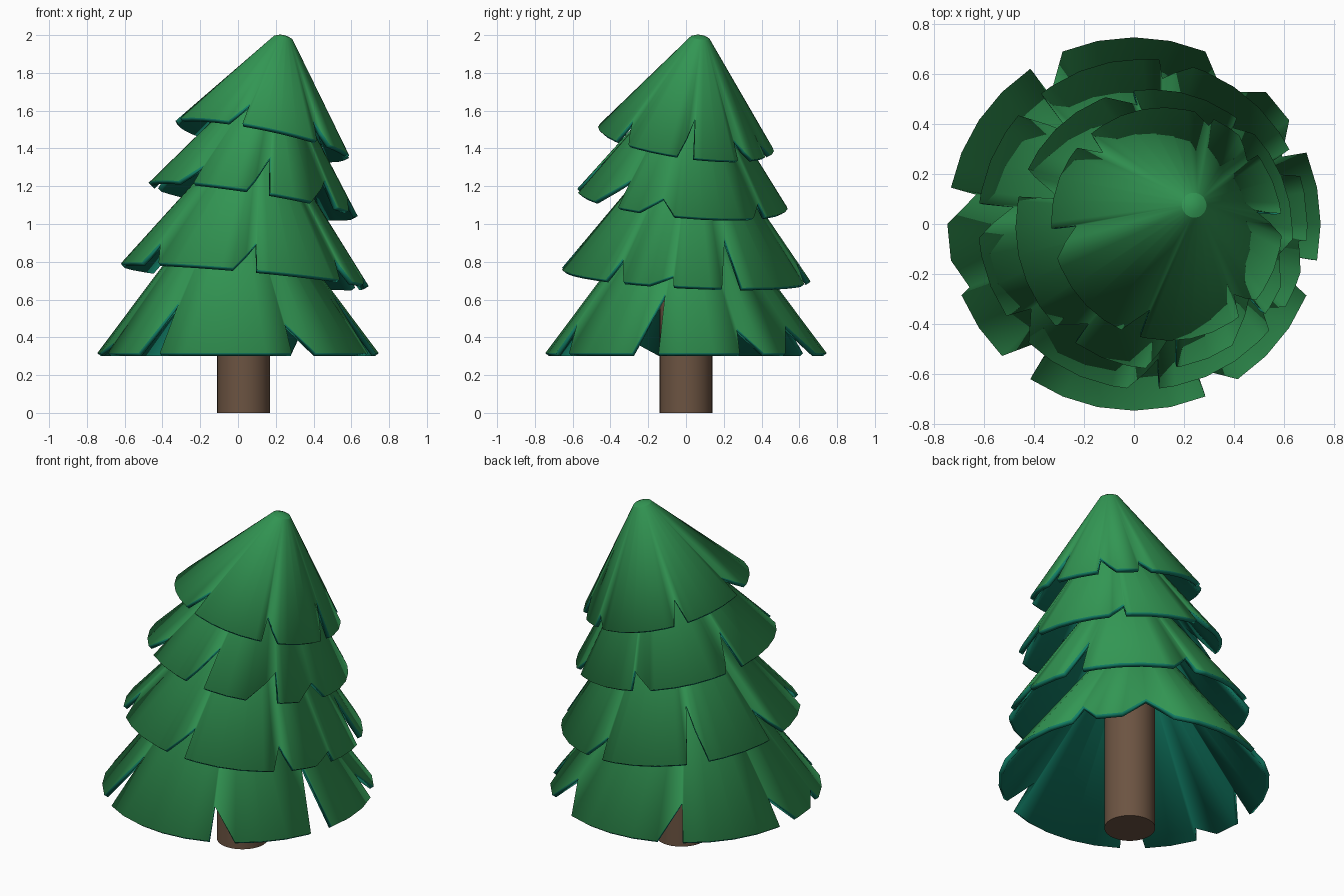
import bpy, bmesh, math
from mathutils import Vector

if "Cube" in bpy.data.objects:
    bpy.data.objects.remove(bpy.data.objects["Cube"])


def material(name, rgb):
    m = bpy.data.materials.new(name)
    m.diffuse_color = (*rgb, 1)
    m.use_nodes = True
    m.node_tree.nodes["Principled BSDF"].inputs["Base Color"].default_value = m.diffuse_color
    return m


GREEN = material("needle green", (0.032, 0.305, 0.087))
TEAL = material("underside teal", (0.006, 0.21, 0.135))
BROWN = material("bark brown", (0.15, 0.088, 0.054))


def finish(obj):
    bpy.ops.object.select_all(action='DESELECT')
    obj.select_set(True)
    bpy.context.view_layer.objects.active = obj
    bpy.ops.object.shade_smooth_by_angle(angle=math.radians(30))


def rim_depth(a, notches):
    """How far up the cone (0..1) the lower edge sits at angle a."""
    for a0, ap, a1, t in notches:
        if a0 < a < a1:
            return t * ((a - a0) / (ap - a0) if a <= ap else (a1 - a) / (a1 - ap))
    return 0.0


def tier(name, centre, radius, height, lean, notches):
    """Hollow leaning cone with V-shaped cuts in its rim."""
    cuts = []
    for a0, ap, a1, t in notches:
        ap = min(max(ap, a0 + 0.7), a1 - 0.7)
        cuts.append((a0, ap, a1, t))
    if cuts:
        shift = min(c[0] for c in cuts)
    marks = [a for c in cuts for a in c[:3]]
    angles = list(marks)
    for i in range(32):
        g = i * 11.25
        if all(abs((g - m + 180) % 360 - 180) > 1.5 for m in marks):
            while g < shift:
                g += 360
            angles.append(g)
    angles.sort()

    bm = bmesh.new()
    top_r = 0.05

    def vert(a, r, z):
        return bm.verts.new((r * math.cos(math.radians(a)), r * math.sin(math.radians(a)), z))

    low, high, cap = [], [], []
    for a in angles:
        t = rim_depth(a, cuts)
        low.append(vert(a, radius + (top_r - radius) * t, height * t))
        high.append(vert(a, top_r, height))
        cap.append(vert(a, 0.025, height + 0.01))
    tip = bm.verts.new((0, 0, height + 0.013))
    n = len(angles)
    for i in range(n):
        j = (i + 1) % n
        bm.faces.new((low[i], low[j], high[j], high[i]))
        bm.faces.new((high[i], high[j], cap[j], cap[i]))
        bm.faces.new((cap[i], cap[j], tip))
    me = bpy.data.meshes.new(name)
    bm.to_mesh(me)
    bm.free()
    me.materials.append(GREEN)
    me.materials.append(TEAL)
    obj = bpy.data.objects.new(name, me)
    bpy.context.collection.objects.link(obj)
    obj.location = centre
    obj.rotation_mode = 'QUATERNION'
    obj.rotation_quaternion = Vector((0, 0, 1)).rotation_difference(Vector((*lean, 1)))
    finish(obj)
    # Teal inside and rim come from the shell thickness
    s = obj.modifiers.new("shell", 'SOLIDIFY')
    s.thickness = 0.026
    s.offset = -1
    s.material_offset = 1
    s.material_offset_rim = 1
    return obj


# Notches: start angle, apex angle, end angle, depth up the cone
tier("bottom_branches", (0, 0, 0.316), 0.745, 0.93, (0, 0), [
    (22.5, 24.5, 33.75, 0.14), (45, 56, 67.5, 0.16), (112.5, 123, 123.75, 0.19),
    (168.75, 169.5, 180, 0.15), (191.25, 201, 202.5, 0.06), (225, 235, 236.25, 0.29),
    (292.5, 293.2, 303.75, 0.17), (337.5, 347.5, 348.75, 0.34)])

tier("lower_middle_branches", (0.035, 0, 0.73), 0.66, 0.81, (0.09, 0.05), [
    (17, 24, 27, 0.30), (72, 83, 84, 0.13), (128, 132, 139, 0.32),
    (173, 173.8, 185, 0.20), (214, 217, 226, 0.14), (264.4, 274.8, 275.6, 0.18),
    (320, 324, 330, 0.14), (343, 353.5, 354.5, 0.06)])

tier("upper_middle_branches", (0.08, -0.02, 1.13), 0.56, 0.69, (0.16, 0.09), [
    (43, 52, 53, 0.10), (98, 99, 110, 0.13), (155, 166, 167, 0.27),
    (224, 234, 235, 0.15), (266, 278, 279, 0.29), (304, 322, 323, 0.20),
    (336, 348, 356, 0.11)])

tier("top_branches", (0.13, 0, 1.45), 0.47, 0.553, (0.205, 0.14), [
    (-5, 5, 6, 0.33), (37, 38, 50, 0.17), (65, 67, 75, 0.11),
    (130, 136, 140, 0.20), (183, 184, 198, 0.19), (246, 255, 256, 0.22),
    (308, 310, 320, 0.20)])

# Trunk
bpy.ops.mesh.primitive_cylinder_add(vertices=32, radius=0.14, depth=0.95, location=(0.03, 0, 0.475))
trunk = bpy.context.object
trunk.name = "trunk"
trunk.data.materials.append(BROWN)
finish(trunk)
